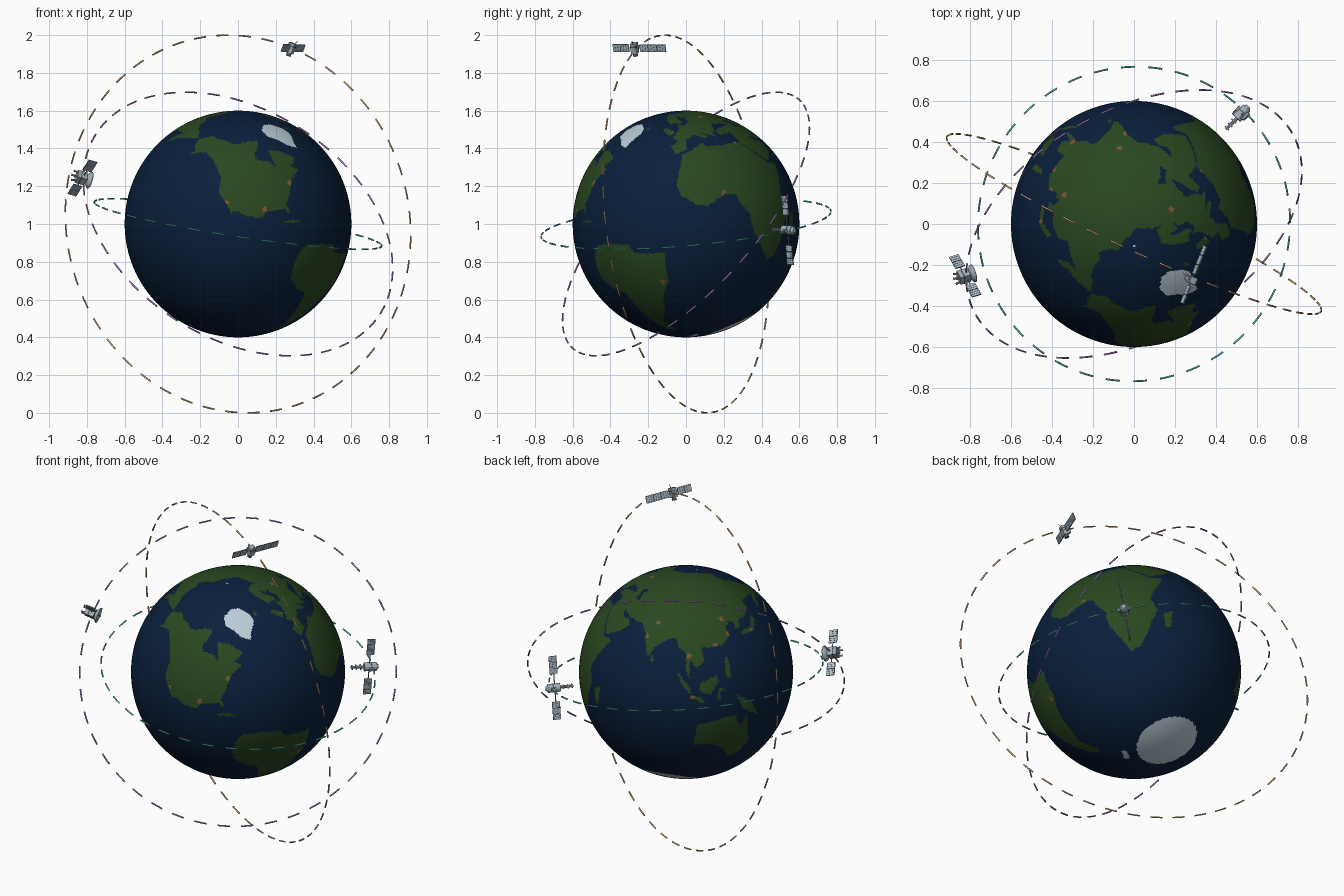
import bpy, bmesh, math
from mathutils import Vector, Matrix

if "Cube" in bpy.data.objects:
    bpy.data.objects.remove(bpy.data.objects["Cube"])

def mat(name, r, g, b):
    m = bpy.data.materials.new(name)
    m.diffuse_color = (r, g, b, 1)
    m.use_nodes = True
    m.node_tree.nodes["Principled BSDF"].inputs["Base Color"].default_value = m.diffuse_color
    return m

OCEAN = mat("ocean blue", .003, .014, .045)
LAND = mat("land green", .023, .064, .014)
ICE = mat("ice white", .5, .6, .68)
CITY = mat("city amber", .2, .09, .03)
TAN = mat("orbit tan", .75, .45, .2)
PURPLE = mat("orbit purple", .5, .25, .7)
TEAL = mat("orbit teal", .12, .65, .53)
HULL = mat("hull grey", .36, .43, .48)
PANEL = mat("panel blue grey", .42, .52, .6)
DARK = mat("dark frame", .08, .1, .12)

def finish(bm, name, material, matrix=None, smooth=False):
    if matrix is not None:
        bm.transform(matrix)
    me = bpy.data.meshes.new(name)
    bm.normal_update()
    bm.to_mesh(me)
    bm.free()
    ob = bpy.data.objects.new(name, me)
    bpy.context.collection.objects.link(ob)
    for m in (material if isinstance(material, list) else [material]):
        me.materials.append(m)
    if smooth:
        for p in me.polygons:
            p.use_smooth = True
    return ob

# ---- land outlines in degrees (longitude, latitude) ----
shapes = []
def land(*pts, index=1):
    xs, ys = [p[0] for p in pts], [p[1] for p in pts]
    shapes.append((pts, min(xs), max(xs), min(ys), max(ys), index))

# inland sea first, it wins over the land around it
land((47, 45), (53, 46), (52, 42), (54, 37), (49, 38), (49, 42), index=0)
# north america
land((-168, 66), (-156, 71), (-128, 70), (-115, 68), (-95, 70), (-82, 69), (-87, 65), (-94, 61),
     (-93, 57), (-82, 55), (-79, 51), (-78, 58), (-77, 62), (-65, 59), (-56, 52), (-66, 49),
     (-61, 46), (-70, 43), (-75, 38), (-81, 31), (-80, 25), (-83, 29), (-94, 29), (-97, 26),
     (-106, 27), (-112, 30), (-115, 29), (-117, 32), (-124, 40), (-124, 48), (-133, 56),
     (-145, 60), (-152, 59), (-162, 55), (-158, 59), (-165, 62))
# south america
land((-79, 4), (-74, 8), (-64, 6), (-54, 2), (-52, -3), (-46, -6), (-37, -9), (-40, -16),
     (-43, -24), (-50, -29), (-56, -36), (-60, -40), (-67, -44), (-69, -50), (-71, -55),
     (-76, -55), (-77, -48), (-75, -38), (-73, -28), (-72, -20), (-78, -16), (-83, -8), (-82, -2))
# africa
land((-17, 21), (-17, 14), (-12, 7), (-7, 4), (4, 6), (9, 4), (10, -1), (13, -8), (12, -17),
     (16, -28), (19, -35), (26, -34), (32, -28), (36, -21), (41, -15), (39, -6), (43, 0),
     (51, 11), (43, 12), (38, 19), (33, 29), (20, 31), (11, 34), (10, 37), (-1, 35), (-6, 35), (-10, 30))
# europe
land((-9, 37), (-9, 43), (-2, 44), (-4, 48), (3, 51), (8, 54), (9, 57), (12, 54), (20, 55),
     (23, 59), (29, 60), (22, 61), (25, 65), (20, 64), (16, 57), (12, 56), (10, 59), (5, 59),
     (6, 62), (14, 68), (26, 71), (41, 67), (37, 64), (46, 67), (46, 41), (38, 45), (31, 46),
     (28, 42), (23, 40), (23, 37), (20, 40), (14, 45), (18, 40), (16, 38), (10, 44), (3, 43),
     (0, 39), (-2, 37))
# asia
land((45, 67), (54, 68), (68, 69), (73, 72), (81, 73), (104, 77), (114, 74), (130, 71), (140, 73),
     (160, 70), (178, 69), (190, 66), (178, 63), (170, 60), (163, 58), (160, 53), (156, 51),
     (156, 58), (163, 62), (150, 59), (138, 55), (141, 50), (135, 44), (129, 41), (129, 36),
     (126, 35), (125, 39), (119, 39), (122, 37), (119, 35), (122, 30), (118, 24), (110, 21),
     (106, 20), (109, 13), (105, 9), (101, 13), (103, 2), (100, 7), (98, 15), (94, 17), (90, 22),
     (86, 20), (80, 14), (78, 8), (75, 13), (72, 20), (67, 25), (57, 26), (48, 30), (45, 40))
# arabia and asia minor
land((48, 30), (51, 25), (56, 25), (59, 22), (54, 17), (44, 13), (38.5, 20), (34, 28), (36, 36),
     (27, 37), (26, 40), (30, 41), (41, 41), (49, 42), (50, 30))
# australia
land((114, -22), (122, -18), (129, -14), (136, -12), (136, -15), (140, -17), (142, -11), (146, -19),
     (153, -26), (150, -37), (144, -38), (138, -34), (131, -32), (124, -33), (116, -35))
# islands
land((44, -25), (47, -25), (50, -15), (44, -17))
land((-5, 50), (1, 52), (-2, 58), (-6, 58))
land((-20, 65), (-17, 63), (-13, 65), (-17, 66))
land((95, 5), (104, -2), (106, -6), (101, -3))
land((106, -6), (114, -7), (114, -9), (106, -8))
land((109, 1), (117, 7), (119, 4), (116, -4), (110, -3))
land((120, 1), (125, 1), (121, -1), (123, -5), (120, -5))
land((131, -1), (141, -3), (150, -10), (143, -9), (138, -8))
land((120, 18), (122, 18), (126, 7), (122, 8))
land((130, 32), (136, 34), (141, 36), (145, 44), (141, 45), (139, 38), (132, 35))
land((173, -35), (178, -38), (171, -46), (167, -46), (173, -41))
land((-85, 22), (-75, 20), (-75, 21), (-82, 23))
land((80, 6), (82, 7), (80, 10))
# ice: greenland, northern islet, southern islet
land((-44, 56), (-51, 60), (-54, 65), (-62, 70), (-58, 75), (-35, 77), (-22, 74), (-22, 67), (-26, 63), (-39, 59), index=2)
land((66, 76.3), (71, 76.3), (71, 77.8), (66, 77.8), index=2)
land((-95, -69.5), (-78, -70.5), (-74, -68), (-92, -66.5), index=2)

def unit(lon, lat):
    a, b = math.radians(lon), math.radians(lat)
    return Vector((math.cos(a) * math.cos(b), math.sin(a) * math.cos(b), math.sin(b)))

cities = [unit(*c) for c in ((-118, 34), (-74, 41), (-95, 30), (-46, -23), (0, 51), (31, 30), (4, 7),
          (77, 28), (73, 19), (121, 31), (116, 39), (139, 36), (107, -7), (100, 14), (114, 23), (37, 55), (151, -33))]
ICE_CAP, CAP_COS = unit(159, -85), math.cos(math.radians(17.3))

def inside(pts, x, y):
    hit = False
    for (x1, y1), (x2, y2) in zip(pts, pts[1:] + pts[:1]):
        if (y1 > y) != (y2 > y) and x < (x2 - x1) * (y - y1) / (y2 - y1) + x1:
            hit = not hit
    return hit

def surface(lon, lat):
    p = unit(lon, lat)
    if p.dot(ICE_CAP) > CAP_COS:
        return 2
    for pts, x0, x1, y0, y1, index in shapes:
        if y0 <= lat <= y1:
            for x in (lon, lon + 360):
                if x0 <= x <= x1 and inside(pts, x, lat):
                    if index == 1 and any(p.dot(c) > .99975 for c in cities):
                        return 3
                    return index
    return 0

# ---- globe, tilted toward the front ----
bm = bmesh.new()
bmesh.ops.create_uvsphere(bm, u_segments=400, v_segments=200, radius=.6)
for f in bm.faces:
    c = f.calc_center_median().normalized()
    lon = (math.degrees(math.atan2(c.y, c.x)) - 21 + 180) % 360 - 180
    f.material_index = surface(lon, math.degrees(math.asin(c.z)))
finish(bm, "globe", [OCEAN, LAND, ICE, CITY],
       Matrix.Translation((0, 0, 1)) @ Matrix.Rotation(math.radians(23.4), 4, 'X'), True)

# ---- dashed orbits ----
def orbit_frame(node, incl):
    return Matrix.Rotation(math.radians(node), 4, 'Z') @ Matrix.Rotation(math.radians(incl), 4, 'X')

def orbit(name, radius, node, incl, dashes, material, tube=.0045, steps=4, sides=6):
    bm = bmesh.new()
    for d in range(dashes):
        rings = []
        for s in range(steps + 1):
            a = math.tau * (d + .52 * s / steps) / dashes
            rings.append([bm.verts.new(((radius + tube * math.cos(b)) * math.cos(a),
                                        (radius + tube * math.cos(b)) * math.sin(a), tube * math.sin(b)))
                          for b in (math.tau * k / sides for k in range(sides))])
        for r0, r1 in zip(rings, rings[1:]):
            for k in range(sides):
                j = (k + 1) % sides
                bm.faces.new((r0[k], r1[k], r1[j], r0[j]))
        bm.faces.new(rings[0])
        bm.faces.new(rings[-1][::-1])
    bmesh.ops.recalc_face_normals(bm, faces=bm.faces)
    finish(bm, name, material, Matrix.Translation((0, 0, 1)) @ orbit_frame(node, incl), True)

orbit("polar_orbit", 1.007, -25, 97, 48, TAN)
orbit("inclined_orbit", .89, 30, 51.6, 42, PURPLE)
orbit("low_orbit", .77, 60, 10, 36, TEAL)

# ---- satellites: local x = orbit normal, y = along track, z = away from globe ----
def sat_frame(radius, node, incl, angle):
    f = orbit_frame(node, incl) @ Matrix.Rotation(math.radians(angle), 4, 'Z')
    axes = Matrix(((0, 0, 1, radius), (0, -1, 0, 0), (1, 0, 0, 0), (0, 0, 0, 1)))
    return Matrix.Translation((0, 0, 1)) @ f @ axes

def box(name, frame, loc, size, material):
    bm = bmesh.new()
    bmesh.ops.create_cube(bm, size=1, matrix=Matrix.Translation(loc) @ Matrix.Diagonal((*size, 1)))
    return finish(bm, name, material, frame)

def rod(name, frame, a, b, r0, r1, material, sides=12):
    a, b = Vector(a), Vector(b)
    bm = bmesh.new()
    bmesh.ops.create_cone(bm, cap_ends=True, segments=sides, radius1=r0, radius2=r1, depth=(b - a).length)
    m = Matrix.Translation((a + b) / 2) @ (b - a).to_track_quat('Z', 'Y').to_matrix().to_4x4()
    return finish(bm, name, material, frame @ m)

def wing(name, frame, start, end, width, segments):
    rod(name + "_arm", frame, (0, 0, 0), (end * .98, 0, 0), .003, .003, HULL, 6)
    step = (end - start) / segments
    for i in range(segments):
        mid = start + step * (i + .5)
        length = abs(step) - .003
        box(name + "_frame", frame, (mid, 0, 0), (length, .004, width), DARK)
        for k in range(3):
            box(name + "_cells", frame, (mid + (k - 1) * length / 3, 0, 0),
                (length / 3 - .0015, .007, width - .001), PANEL)

def dish(name, frame, z, radius, depth):
    # shallow bowl opening toward the globe
    bm = bmesh.new()
    profile = [bm.verts.new((radius * t, 0, z - depth * t * t)) for t in (0, .35, .7, 1, .97, .6, 0)]
    for v in profile[4:]:
        v.co.z += .004 if v is profile[4] else .006
    profile[5].co.z = z - depth * .36 + .006
    edges = [bm.edges.new(p) for p in zip(profile, profile[1:])]
    bmesh.ops.spin(bm, geom=profile + edges, axis=(0, 0, 1), cent=(0, 0, 0), angle=math.tau, steps=20)
    bmesh.ops.remove_doubles(bm, verts=bm.verts, dist=.0003)
    bmesh.ops.recalc_face_normals(bm, faces=bm.faces)
    finish(bm, name, HULL, frame, True)
    rod(name + "_feed", frame, (0, 0, z), (0, 0, z - depth - .012), .003, .003, DARK, 6)

# observation satellite on the polar orbit, uneven wings
A = sat_frame(1.01, -25, 97, 68.5) @ Matrix.Translation((.014, 0, 0)) @ Matrix.Rotation(math.radians(-8), 4, 'Y')
box("observer_body", A, (0, 0, 0), (.034, .034, .056), HULL)
box("observer_band", A, (0, 0, .012), (.036, .036, .006), DARK)
rod("observer_lens", A, (0, 0, -.028), (0, 0, -.044), .012, .014, DARK)
rod("observer_mast", A, (0, .012, .028), (0, .02, .046), .002, .002, HULL, 6)
box("observer_sensor", A, (0, -.024, -.012), (.022, .016, .016), HULL)
wing("observer_long_wing", A, -.03, -.18, .042, 3)
wing("observer_short_wing", A, .03, .124, .042, 2)

# relay satellite on the inclined orbit, with a dish
B = sat_frame(.895, 30, 51.6, 159.7)
box("relay_body", B, (0, 0, .008), (.05, .05, .054), HULL)
box("relay_band", B, (0, 0, .014), (.052, .052, .006), DARK)
dish("relay_dish", B, -.022, .046, .022)
for s in (-1, 1):
    for t in (-1, 1):
        rod("relay_horn", B, (s * .015, t * .015, .033), (s * .018, t * .018, .056), .004, .006, HULL, 8)
    wing("relay_wing", B, s * .06, s * .145, .05, 2)

# station on the low orbit, with an inward boom
C = sat_frame(.75, 60, 10, -14.4)
rod("station_body", C, (0, 0, -.03), (0, 0, .04), .025, .025, HULL, 12)
rod("station_collar", C, (0, 0, .008), (0, 0, .014), .0262, .0262, DARK, 12)
rod("station_cap", C, (0, 0, .04), (0, 0, .052), .02, .012, HULL, 12)
rod("station_boom", C, (0, 0, -.03), (0, 0, -.105), .009, .007, HULL, 10)
for z, w in ((-.05, .03), (-.075, .026), (-.098, .024)):
    box("station_boom_rib", C, (0, 0, z), (.018, w, .007), HULL)
for s in (-1, 1):
    box("station_side_pod", C, (0, s * .028, .01), (.016, .014, .026), HULL)
    wing("station_wing", C, s * .08, s * .187, .045, 3)
